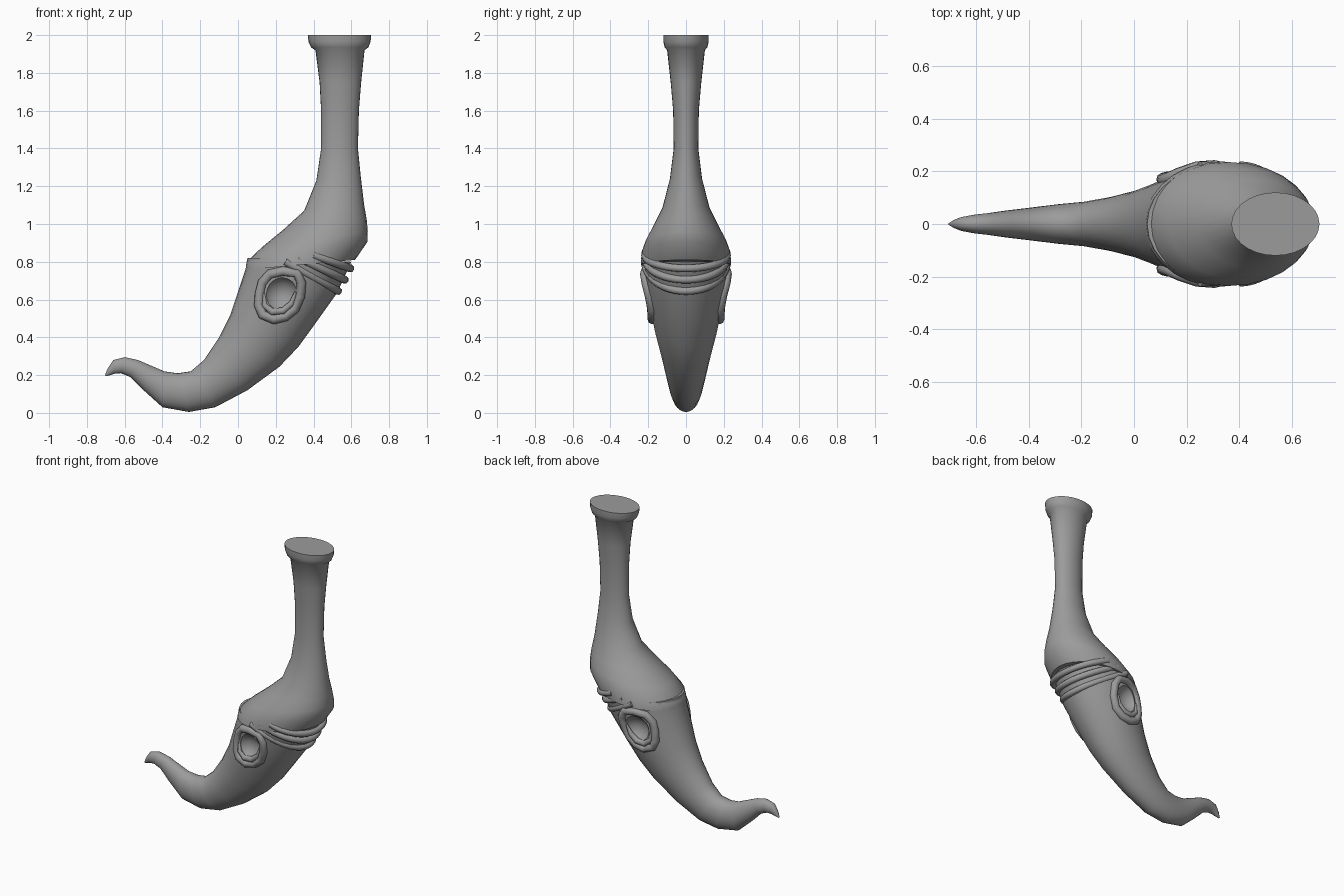
import bpy, bmesh, math
from mathutils import Vector
from mathutils.bvhtree import BVHTree

cube = bpy.data.objects.get("Cube")
if cube:
    bpy.data.objects.remove(cube, do_unlink=True)

grey = bpy.data.materials.new("matte grey")
grey.use_nodes = True
COLOUR = (0.33, 0.33, 0.33, 1)
grey.diffuse_color = COLOUR
grey.node_tree.nodes["Principled BSDF"].inputs["Base Color"].default_value = COLOUR


def finish(obj, angle=50):
    """Give an object its colour and smooth shading."""
    obj.data.materials.clear()
    obj.data.materials.append(grey)
    bpy.ops.object.select_all(action='DESELECT')
    bpy.context.view_layer.objects.active = obj
    obj.select_set(True)
    bpy.ops.object.shade_smooth_by_angle(angle=math.radians(angle))


def loft(name, sections, sides=28):
    """Join elliptical sections, each given by two edge points and a half width."""
    bm = bmesh.new()
    rings = []
    for x1, z1, x2, z2, w in sections:
        a, b = Vector((x1, 0, z1)), Vector((x2, 0, z2))
        mid, half = (a + b) / 2, (b - a) / 2
        rings.append([bm.verts.new(mid + half * math.cos(t) + Vector((0, w * math.sin(t), 0)))
                      for t in (math.tau * i / sides for i in range(sides))])
    for r, s in zip(rings, rings[1:]):
        for i in range(sides):
            j = (i + 1) % sides
            bm.faces.new((r[i], r[j], s[j], s[i]))
    bm.faces.new(rings[0])
    bm.faces.new(rings[-1])
    bmesh.ops.recalc_face_normals(bm, faces=bm.faces)
    mesh = bpy.data.meshes.new(name)
    bm.to_mesh(mesh)
    bm.free()
    obj = bpy.data.objects.new(name, mesh)
    bpy.context.collection.objects.link(obj)
    return obj


def tube(name, points, radius, cyclic=False):
    """Round strip along points of (position, thickness factor)."""
    curve = bpy.data.curves.new(name + "_path", 'CURVE')
    curve.dimensions = '3D'
    curve.bevel_depth = radius
    curve.bevel_resolution = 2
    curve.use_fill_caps = True
    spline = curve.splines.new('POLY')
    spline.points.add(len(points) - 1)
    for p, (co, factor) in zip(spline.points, points):
        p.co = (*co, 1)
        p.radius = factor
    spline.use_cyclic_u = cyclic
    helper = bpy.data.objects.new(name + "_path", curve)
    bpy.context.collection.objects.link(helper)
    deps = bpy.context.evaluated_depsgraph_get()
    mesh = bpy.data.meshes.new_from_object(helper.evaluated_get(deps))
    bpy.data.objects.remove(helper, do_unlink=True)
    obj = bpy.data.objects.new(name, mesh)
    bpy.context.collection.objects.link(obj)
    finish(obj)


# Curved body tapering into an upturned tail tip
body = loft("curved_body", [
    (.05, .82, .60, .80, .225), (.04, .76, .525, .635, .215),
    (0, .64, .40, .46, .19), (-.04, .52, .32, .35, .165),
    (-.10, .40, .22, .245, .135), (-.18, .28, .05, .12, .105),
    (-.25, .22, -.12, .03, .085), (-.32, .21, -.26, .005, .075),
    (-.39, .22, -.40, .03, .062), (-.46, .25, -.50, .12, .052),
    (-.53, .28, -.57, .19, .042), (-.60, .295, -.62, .21, .035),
    (-.66, .28, -.655, .207, .026), (-.69, .235, -.675, .2, .016),
    (-.705, .199, -.70, .195, .004)])

# Cap with a long neck and a flared flat end
cap = loft("long_necked_cap", [
    (.37, 2, .705, 2, .12), (.373, 1.965, .702, 1.965, .12),
    (.387, 1.935, .69, 1.935, .113), (.41, 1.92, .67, 1.92, .1),
    (.432, 1.75, .652, 1.75, .081), (.44, 1.6, .64, 1.6, .068),
    (.44, 1.4, .635, 1.4, .065), (.415, 1.23, .65, 1.25, .085),
    (.35, 1.07, .668, 1.1, .125), (.24, .97, .682, 1.02, .17),
    (.13, .88, .687, .96, .21), (.045, .80, .685, .905, .235),
    (.04, .757, .62, .81, .238)])
finish(cap)

# Surface lookup used to lay the eye rims on the body
bm = bmesh.new()
bm.from_mesh(body.data)
surface = BVHTree.FromBMesh(bm)
bm.free()


def on_body(x, z, side):
    hit = surface.ray_cast(Vector((x, side, z)), Vector((0, -side, 0)))[0]
    return hit if hit else Vector((x, side * .2, z))


# Hollow eye sockets with a thick rim and an inner lower lid
RIM = [(.13, .69), (.17, .735), (.24, .75), (.31, .74), (.335, .69), (.33, .62),
       (.30, .55), (.25, .51), (.19, .495), (.13, .52), (.11, .57), (.115, .63)]
LID = [(.135, .64), (.14, .57), (.18, .535), (.24, .54), (.285, .58), (.305, .64)]
for side, label in ((-1, "right"), (1, "left")):
    bpy.ops.mesh.primitive_uv_sphere_add(segments=24, ring_count=16, radius=.1,
                                         location=(.225, side * .25, .625))
    cutter = bpy.context.object
    cutter.hide_render = True
    bpy.context.view_layer.objects.active = body
    cut = body.modifiers.new("socket", 'BOOLEAN')
    cut.operation = 'DIFFERENCE'
    cut.solver = 'EXACT'
    cut.object = cutter
    bpy.ops.object.modifier_apply(modifier=cut.name)
    bpy.data.objects.remove(cutter, do_unlink=True)
    tube(label + "_eye_rim", [(on_body(x, z, side), 1) for x, z in RIM], .026, True)
    tube(label + "_lower_lid",
         [(on_body(x, z, side), f) for (x, z), f in zip(LID, (.3, .8, 1, 1, .8, .3))], .02)
finish(body)

# Three straps wrapping the back of the body under the cap
STRAPS = {"lower": (.25, .80, .53, .645), "middle": (.32, .82, .565, .705),
          "upper": (.40, .835, .595, .765)}
for label, (sx, sz, ex, ez) in STRAPS.items():
    start, end = Vector((sx, 0, sz)), Vector((ex, 0, ez))
    path = []
    for i in range(25):
        t = math.pi * (i / 24 - .5)
        path.append((start.lerp(end, math.cos(t)) + Vector((0, .217 * math.sin(t), 0)), 1))
    tube(label + "_strap", path, .021)
